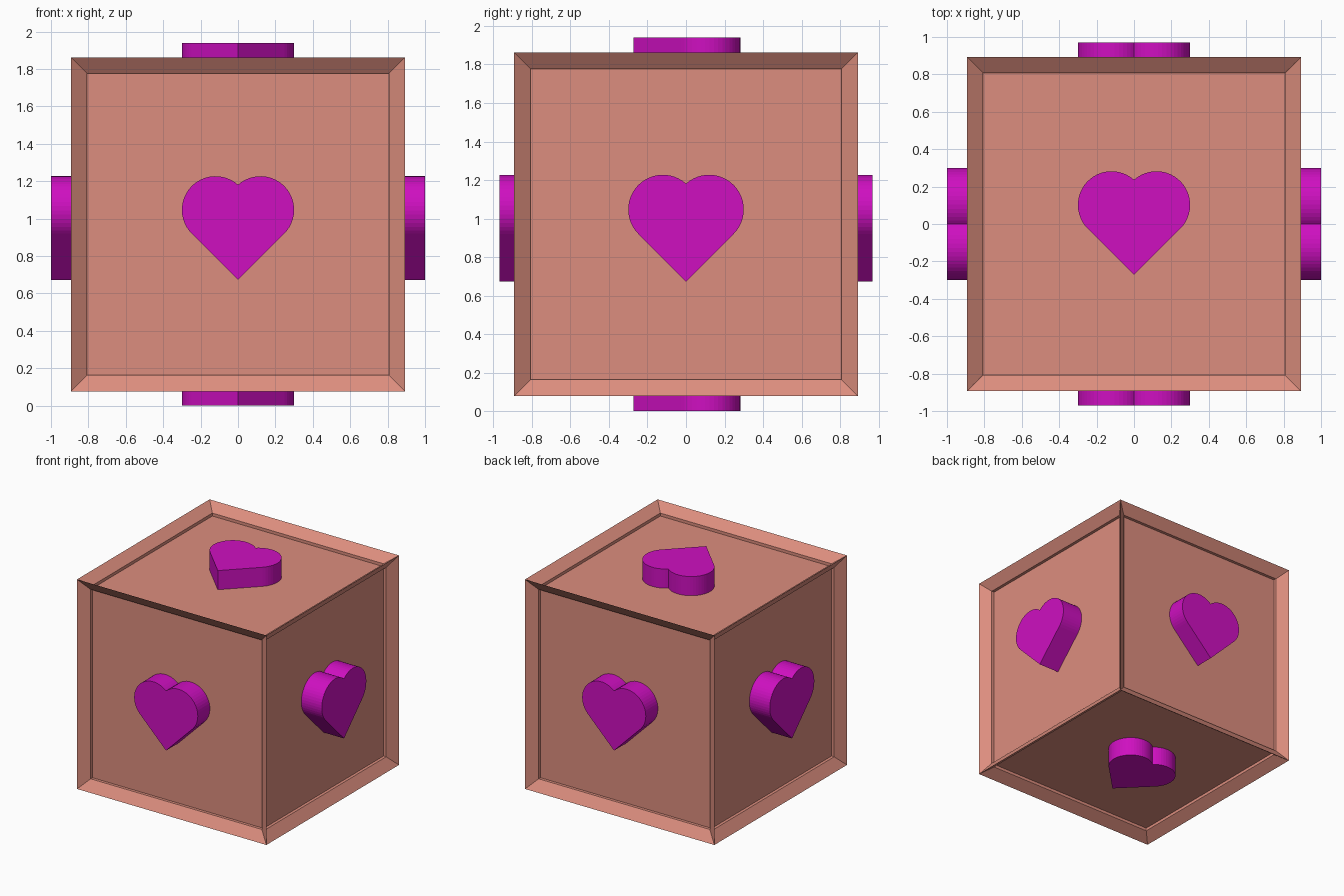
import bpy, bmesh
from math import sin, cos, acos, pi
from mathutils import Vector, Matrix

if "Cube" in bpy.data.objects:
    bpy.data.objects.remove(bpy.data.objects["Cube"])

CENTRE = Vector((0, 0, 0.97))
HALF = 0.893          # half the cube's width
RIM = 0.086           # frame width and panel depth


def material(name, color):
    m = bpy.data.materials.new(name)
    m.diffuse_color = (*color, 1)
    m.use_nodes = True
    m.node_tree.nodes["Principled BSDF"].inputs["Base Color"].default_value = m.diffuse_color
    return m


def finish(bm, name, mat):
    bmesh.ops.recalc_face_normals(bm, faces=bm.faces)
    mesh = bpy.data.meshes.new(name)
    bm.to_mesh(mesh)
    bm.free()
    mesh.materials.append(mat)
    ob = bpy.data.objects.new(name, mesh)
    bpy.context.collection.objects.link(ob)
    return ob


salmon = material("salmon", (0.72, 0.27, 0.21))
magenta = material("magenta", (0.62, 0.005, 0.53))

# Cube with a sunken panel on every side
bm = bmesh.new()
bmesh.ops.create_cube(bm, size=2 * HALF, matrix=Matrix.Translation(CENTRE))
bmesh.ops.inset_individual(bm, faces=bm.faces[:], thickness=RIM, depth=-RIM)
finish(bm, "framed_cube", salmon)


# Heart outline: two round lobes meeting in a notch, straight sides to a tip
def heart_outline(r=0.18, cx=0.12, steps=24):
    a0, a1 = -pi / 4, acos(-cx / r)
    right = []
    for i in range(steps + 1):
        a = a0 + (a1 - a0) * i / steps
        right.append((cx + r * cos(a), r * sin(a)))
    left = [(-x, y) for x, y in reversed(right[:-1])]
    return [(0, -cx - r * 2 ** 0.5)] + right + left


# Heart block standing out from one panel
def heart(name, out, up, reach, shift):
    out, up = Vector(out), Vector(up)
    side = up.cross(out)
    base = HALF - RIM - 0.005
    bm = bmesh.new()
    verts = [bm.verts.new(CENTRE + side * x + up * (y + shift) + out * base)
             for x, y in heart_outline()]
    face = bm.faces.new(verts)
    ext = bmesh.ops.extrude_face_region(bm, geom=[face], use_keep_orig=True)
    moved = [g for g in ext["geom"] if isinstance(g, bmesh.types.BMVert)]
    bmesh.ops.translate(bm, verts=moved, vec=out * (reach - base))
    finish(bm, name, magenta)


Z, Y = (0, 0, 1), (0, 1, 0)
heart("heart_front", (0, -1, 0), Z, 0.97, 0.077)
heart("heart_back", (0, 1, 0), Z, 0.97, 0.077)
heart("heart_left", (-1, 0, 0), Z, 1.0, 0.077)
heart("heart_right", (1, 0, 0), Z, 1.0, 0.077)
heart("heart_top", (0, 0, 1), Y, 0.97, 0.102)
heart("heart_bottom", (0, 0, -1), Y, 0.97, 0.102)
